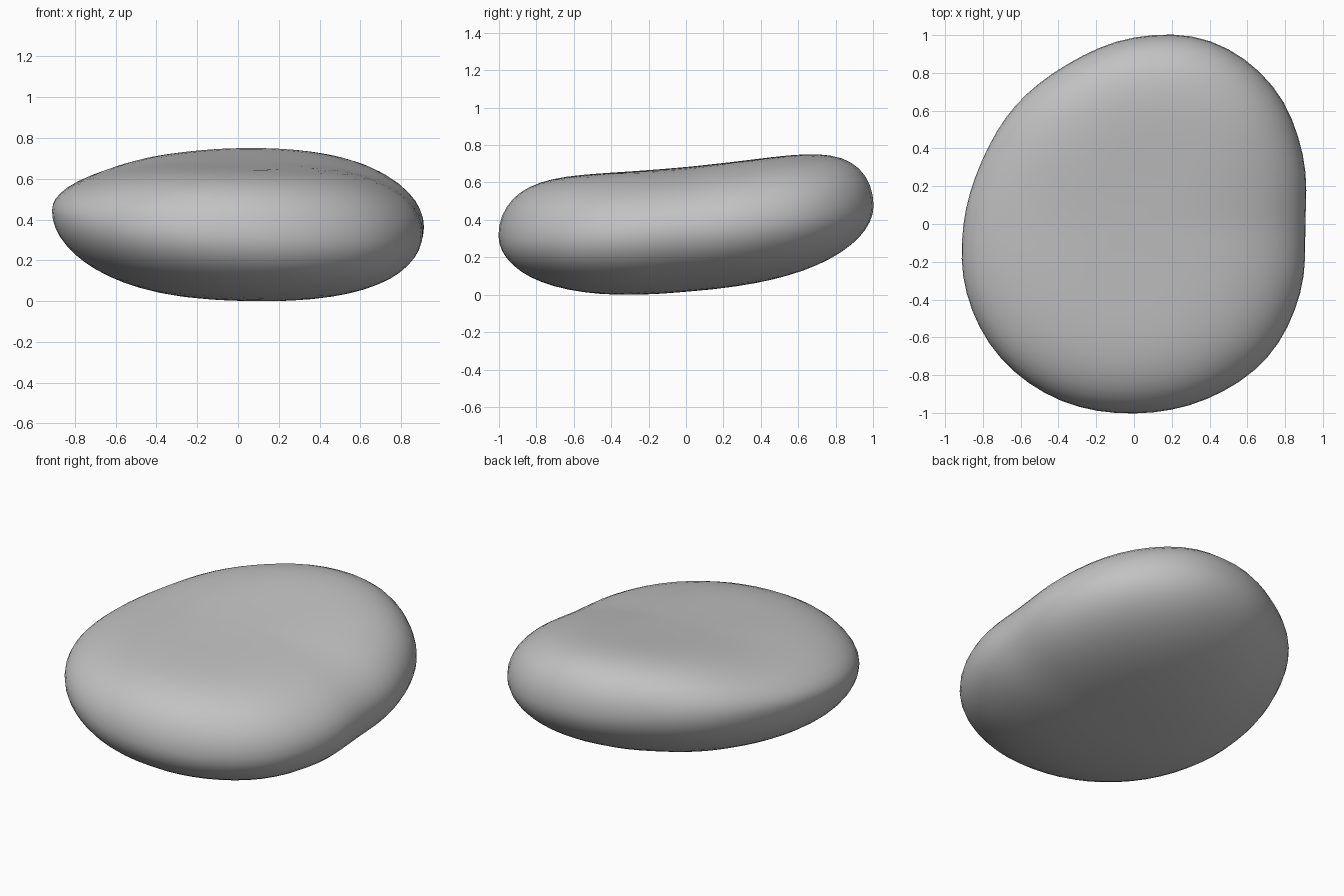
import bpy, bmesh, math

cube = bpy.data.objects.get("Cube")
if cube:
    bpy.data.objects.remove(cube, do_unlink=True)

# Outline radius at equal steps around the pebble, counter-clockwise from +x
OUTLINE = [.905, .965, 1.035, 1.05, .99, .92, .89, .875,
           .905, .96, 1.0, 1.01, 1.0, 1.0, .995, .95]
SEGMENTS, RINGS = 64, 32


def outline_radius(turn):
    """Smooth closed curve through the outline radii."""
    n = len(OUTLINE)
    i, t = int(turn * n), (turn * n) % 1
    a, b, c, d = (OUTLINE[(i + k) % n] for k in (-1, 0, 1, 2))
    return b + t / 2 * (c - a + t * (2*a - 5*b + 4*c - d + t * (3*(b - c) + d - a)))


def surface_point(turn, phi):
    """Tilted rim with a slightly dished crown above and a rounder belly below."""
    angle = turn * math.tau
    r = min(math.sin(phi), 1)
    radius = r * outline_radius(turn)
    x, y = radius * math.cos(angle), radius * math.sin(angle)
    rim = .405 + .085 * y - .06 * x
    if phi < math.pi / 2:
        power = 5.3 - 2.4 * math.cos(angle) ** 2
        height = .28 + .055 * x + .01 * y + .055 * y * y
        return x, y, rim + height * math.sqrt(1 - r ** power)
    power = 2.5 + .4 * x
    depth = .385 - .035 * x
    return x, y, rim - depth * math.sqrt(1 - r ** power)


# Pebble body
bm = bmesh.new()
rings = [[bm.verts.new(surface_point(s / SEGMENTS, math.pi * k / RINGS))
          for s in range(SEGMENTS)] for k in range(1, RINGS)]
for upper, lower in zip(rings, rings[1:]):
    for s in range(SEGMENTS):
        t = (s + 1) % SEGMENTS
        bm.faces.new((upper[s], lower[s], lower[t], upper[t]))
for ring, phi in ((rings[0], 0), (rings[-1], math.pi)):
    pole = bm.verts.new(surface_point(0, phi))
    for s in range(SEGMENTS):
        bm.faces.new((pole, ring[s], ring[(s + 1) % SEGMENTS]))
bmesh.ops.recalc_face_normals(bm, faces=bm.faces)

# Rest the pebble on the ground and centre it
for axis in range(3):
    values = [v.co[axis] for v in bm.verts]
    shift = min(values) if axis == 2 else (min(values) + max(values)) / 2
    for v in bm.verts:
        v.co[axis] -= shift

mesh = bpy.data.meshes.new("pebble")
bm.to_mesh(mesh)
bm.free()
pebble = bpy.data.objects.new("pebble", mesh)
bpy.context.collection.objects.link(pebble)

# Plain grey stone
stone = bpy.data.materials.new("grey stone")
stone.use_nodes = True
grey = (.54, .54, .54, 1)
stone.diffuse_color = grey
stone.node_tree.nodes["Principled BSDF"].inputs["Base Color"].default_value = grey
mesh.materials.append(stone)

mesh.shade_smooth()
